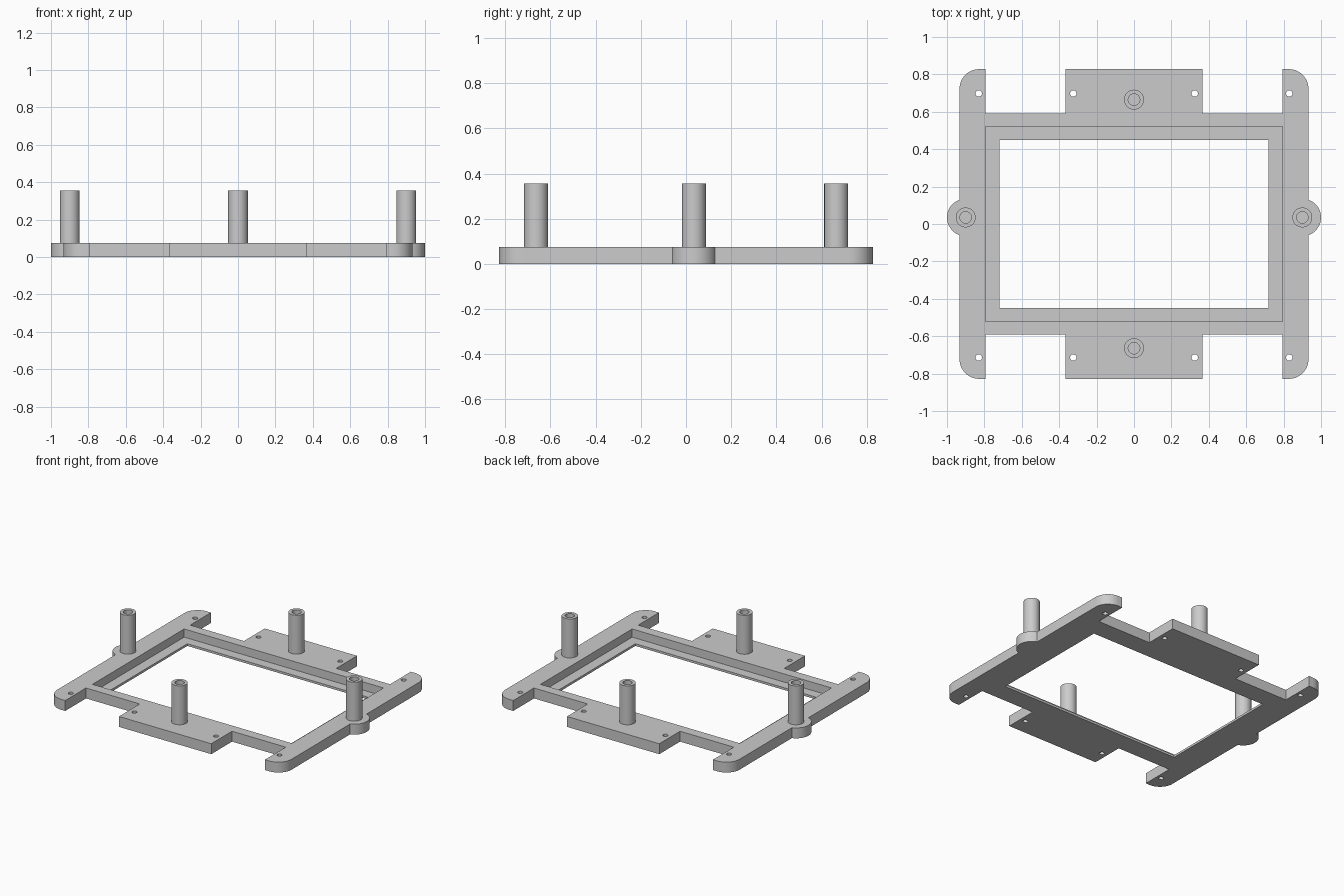
import bpy, bmesh
from math import radians, sin, cos

cube = bpy.data.objects.get("Cube")
if cube:
    bpy.data.objects.remove(cube, do_unlink=True)

GREY = (0.6, 0.6, 0.6, 1)
mat = bpy.data.materials.new("plain grey")
mat.use_nodes = True
mat.diffuse_color = GREY
mat.node_tree.nodes["Principled BSDF"].inputs["Base Color"].default_value = GREY

THICK, LEDGE, TOP = 0.075, 0.016, 0.355
HALF_Y, SIDE_X, EAR_X, EAR_Y = 0.828, 0.933, 0.9, 0.035


def make_object(name, bm):
    bmesh.ops.recalc_face_normals(bm, faces=bm.faces)
    mesh = bpy.data.meshes.new(name)
    bm.to_mesh(mesh)
    bm.free()
    mesh.materials.append(mat)
    obj = bpy.data.objects.new(name, mesh)
    bpy.context.collection.objects.link(obj)
    return obj


def prism(name, outline, z0, z1):
    bm = bmesh.new()
    face = bm.faces.new([bm.verts.new((x, y, z0)) for x, y in outline])
    side = bmesh.ops.extrude_face_region(bm, geom=[face])
    verts = [g for g in side["geom"] if isinstance(g, bmesh.types.BMVert)]
    bmesh.ops.translate(bm, verts=verts, vec=(0, 0, z1 - z0))
    return make_object(name, bm)


def arc(cx, cy, r, a0, a1, n):
    angles = [radians(a0 + (a1 - a0) * i / n) for i in range(n + 1)]
    return [(cx + r * cos(a), cy + r * sin(a)) for a in angles]


def rect(x, y):
    return [(-x, -y), (x, -y), (x, y), (-x, y)]


def cut(target, cutter):
    mod = target.modifiers.new("cut", "BOOLEAN")
    mod.operation, mod.solver, mod.object = "DIFFERENCE", "EXACT", cutter
    bpy.context.view_layer.objects.active = target
    bpy.ops.object.modifier_apply(modifier=mod.name)
    bpy.data.objects.remove(cutter, do_unlink=True)


def smooth(obj):
    bpy.ops.object.select_all(action="DESELECT")
    obj.select_set(True)
    bpy.context.view_layer.objects.active = obj
    bpy.ops.object.shade_smooth_by_angle(angle=radians(30))


# Frame outline: tabs, notches, rounded arms and side ears, mirrored across x
R = 0.105
tab = [(0.367, HALF_Y), (0.367, 0.592), (0.795, 0.592), (0.795, HALF_Y)]
half = [(x, -y) for x, y in tab]
half += arc(SIDE_X - R, R - HALF_Y, R, -90, 0, 12)
half += arc(EAR_X, EAR_Y, 0.1, -70.7, 70.7, 24)
half += arc(SIDE_X - R, HALF_Y - R, R, 0, 90, 12)
half += tab[::-1]
frame = prism("frame", half + [(-x, y) for x, y in reversed(half)], 0, THICK)

# Window opening and the recess around it
cut(frame, prism("window_cutter", rect(0.718, 0.45), -0.1, 0.2))
cut(frame, prism("recess_cutter", rect(0.793, 0.521), LEDGE, 0.2))

# Screw holes in the arms and tabs
for x in (-0.83, -0.325, 0.325, 0.83):
    for y in (-0.714, 0.698):
        cut(frame, prism("hole_cutter", arc(x, y, 0.017, 0, 345, 23), -0.1, 0.2))
smooth(frame)


# Hollow standoff posts
def post(name, x, y):
    bm = bmesh.new()
    profile = [(0.053, THICK), (0.053, TOP), (0.031, TOP), (0.031, THICK)]
    rings = [[bm.verts.new((px, py, z)) for px, py in arc(x, y, r, 0, 352.5, 47)]
             for r, z in profile]
    for a, b in zip(rings, rings[1:]):
        for i in range(len(a)):
            bm.faces.new((a[i - 1], a[i], b[i], b[i - 1]))
    smooth(make_object(name, bm))


post("front_post", 0, -0.664)
post("back_post", 0, 0.665)
post("left_post", EAR_X, EAR_Y)
post("right_post", -EAR_X, EAR_Y)
